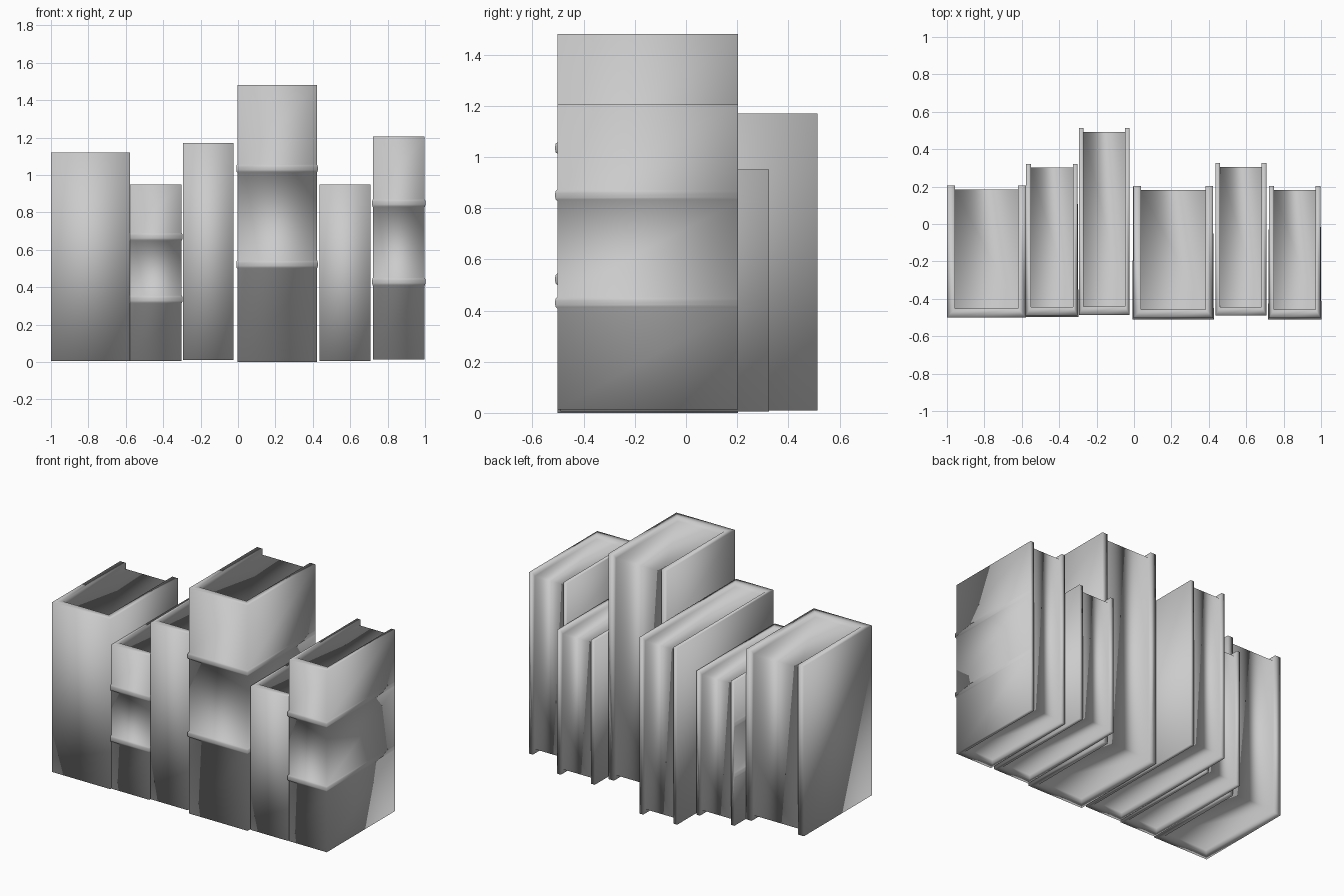
import bpy, bmesh

if "Cube" in bpy.data.objects:
    bpy.data.objects.remove(bpy.data.objects["Cube"])

# x0, x1, z0, z1, front y, back y, board thickness, rib heights
BOOKS = [
    (-1.0, -0.578, 0.005, 1.12, -0.50, 0.205, 0.043, []),
    (-0.577, -0.302, 0.005, 0.95, -0.49, 0.322, 0.025, [0.335, 0.67]),
    (-0.295, -0.023, 0.01, 1.17, -0.487, 0.513, 0.025, []),
    (-0.004, 0.422, 0.0, 1.48, -0.503, 0.203, 0.041, [0.522, 1.035]),
    (0.435, 0.708, 0.005, 0.95, -0.49, 0.325, 0.026, []),
    (0.722, 0.997, 0.013, 1.205, -0.503, 0.203, 0.026, [0.43, 0.85]),
]
SPINE = 0.047
RECESS = 0.028
# Rounded band section: height offset, how far it stands out
BAND = [(-0.022, 0), (-0.017, 0.006), (-0.008, 0.008),
        (0.008, 0.008), (0.017, 0.006), (0.022, 0)]


def make_book(name, x0, x1, z0, z1, y0, y1, t, ribs):
    bm = bmesh.new()
    xl, xr, ys, yb = x0 + t, x1 - t, y0 + SPINE, y1 - 0.021

    def points(z, coords):
        return [bm.verts.new((x, y, z)) for x, y in coords]

    # Outer cover: a stack of sections that swell at each band
    levels = [(z0, 0)] + [(r + dz, d) for r in ribs for dz, d in BAND] + [(z1, 0)]
    rings = [points(z, [(x0, y1), (x0 - d * 0.6, y0 - d), (x1 + d * 0.6, y0 - d), (x1, y1)])
             for z, d in levels]
    for lower, upper in zip(rings, rings[1:]):
        for a in range(3):
            bm.faces.new([lower[a], lower[a + 1], upper[a + 1], upper[a]])

    # Inner rims of the boards and spine, then the recessed page corners
    inner = [(xl, y1), (xl, ys), (xr, ys), (xr, y1)]
    page = [(xl, yb), (xl, ys), (xr, ys), (xr, yb)]
    rims = [points(z0, inner), points(z1, inner)]
    pages = [points(z0 + RECESS, page), points(z1 - RECESS, page)]
    for ring, rim, block in zip((rings[0], rings[-1]), rims, pages):
        for a in range(3):
            bm.faces.new([ring[a], ring[a + 1], rim[a + 1], rim[a]])
            bm.faces.new([rim[a], rim[a + 1], block[a + 1], block[a]])
        bm.faces.new(block)

    # Fore edge: board ends, inner board strips and page face
    for a in (0, 3):
        bm.faces.new([r[a] for r in rings] + [rims[1][a], rims[0][a]])
        bm.faces.new([rims[0][a], rims[1][a], pages[1][a], pages[0][a]])
    bm.faces.new([pages[0][0], pages[0][3], pages[1][3], pages[1][0]])

    # One continuous, fully smooth surface
    bmesh.ops.recalc_face_normals(bm, faces=bm.faces)
    for f in bm.faces:
        f.smooth = True
    mesh = bpy.data.meshes.new(name)
    bm.to_mesh(mesh)
    bm.free()
    bpy.context.collection.objects.link(bpy.data.objects.new(name, mesh))


for i, book in enumerate(BOOKS, 1):
    make_book(f"book_{i}", *book)
